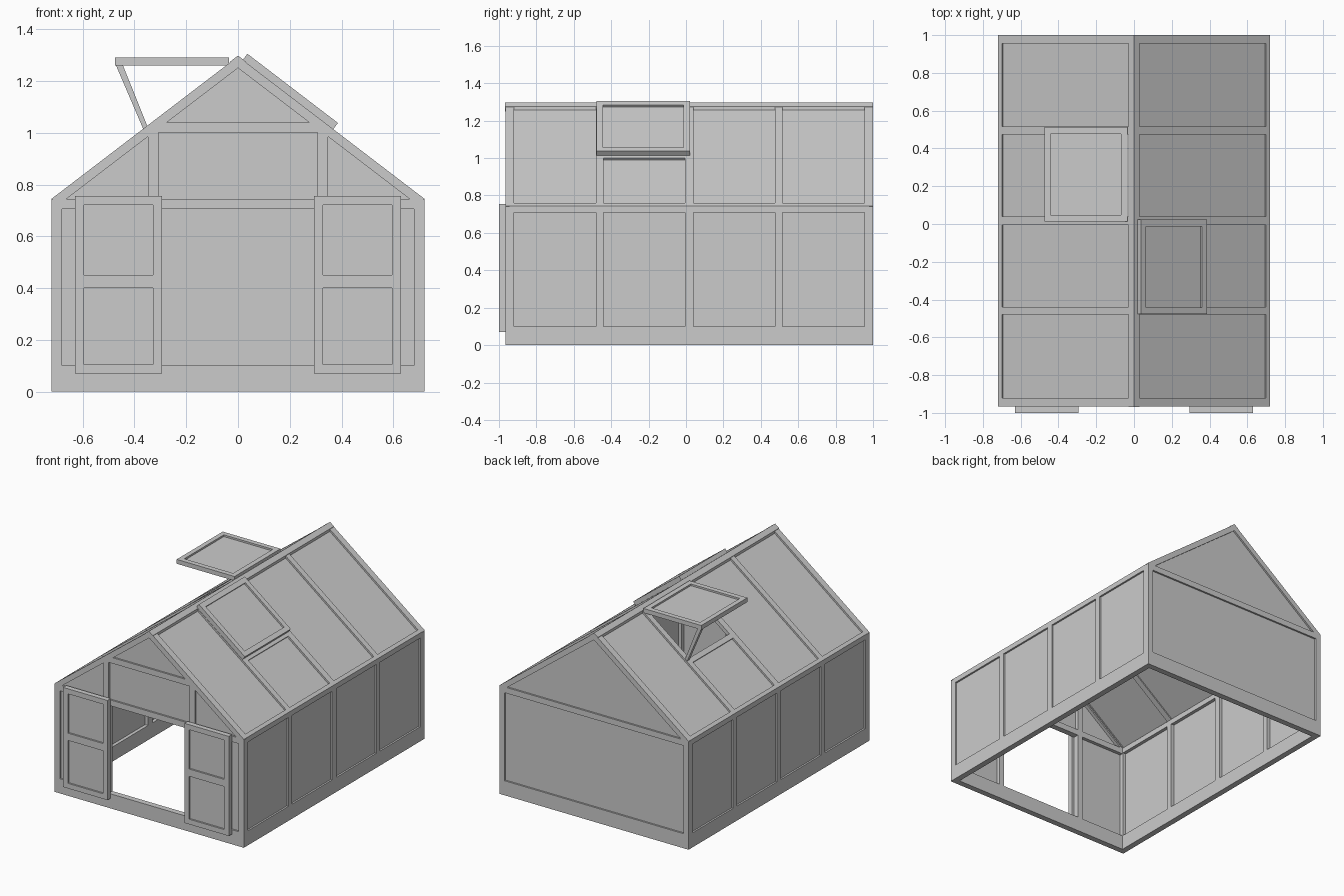
import bpy, bmesh, math
from mathutils import Matrix, Vector

if "Cube" in bpy.data.objects:
    bpy.data.objects.remove(bpy.data.objects["Cube"])

YC = 0.0175                     # middle of the body along y
X, Y, Z = Vector((1, 0, 0)), Vector((0, 1, 0)), Vector((0, 0, 1))
HALF, EAVE, RIDGE = 0.72, 0.745, 1.295
UP = Vector((-HALF, 0, RIDGE - EAVE))
SLOPE = UP.length
UP.normalize()


def plane(origin, u, v, turned=False):
    """Local (u, v, outward) space; turned = half turn about the body centre."""
    m = Matrix((u, v, u.cross(v))).transposed().to_4x4()
    m.translation = origin
    turn = Matrix.Rotation(math.pi, 4, 'Z') if turned else Matrix()
    return Matrix.Translation((0, YC, 0)) @ turn @ m


def rect(u0, u1, v0, v1):
    return [(u0, v0), (u1, v0), (u1, v1), (u0, v1)]


def slab(name, loops, m, thick, top=0.0):
    """Flat outline with holes, extruded from top downward."""
    cu = bpy.data.curves.new(name, 'CURVE')
    cu.dimensions, cu.fill_mode, cu.extrude = '2D', 'BOTH', thick / 2
    for loop in loops:
        s = cu.splines.new('POLY')
        s.points.add(len(loop) - 1)
        for p, (a, b) in zip(s.points, loop):
            p.co = (a, b, 0, 1)
        s.use_cyclic_u = True
    ob = bpy.data.objects.new(name, cu)
    bpy.context.collection.objects.link(ob)
    bpy.ops.object.select_all(action='DESELECT')
    bpy.context.view_layer.objects.active = ob
    ob.select_set(True)
    bpy.ops.object.convert(target='MESH')
    ob = bpy.context.view_layer.objects.active
    ob.name = name
    bm = bmesh.new()
    bm.from_mesh(ob.data)
    bmesh.ops.remove_doubles(bm, verts=bm.verts, dist=1e-4)
    bmesh.ops.transform(bm, matrix=m @ Matrix.Translation((0, 0, top - thick / 2)), verts=bm.verts)
    bmesh.ops.recalc_face_normals(bm, faces=bm.faces)
    bm.to_mesh(ob.data)
    bm.free()
    for poly in ob.data.polygons:
        poly.use_smooth = False
    return ob


def glazed(name, outer, panes, m, thick, top=0.0, openings=()):
    """Frame plus a thin recessed pane in every glazed hole."""
    slab(name + "_frame", [outer, *panes, *openings], m, thick, top)
    for i, p in enumerate(panes):
        slab(f"{name}_pane_{i + 1}", [p], m, 0.005, top - 0.012)


# Gable walls
gable = [(-HALF, 0), (HALF, 0), (HALF, 0.74), (0, 1.265), (-HALF, 0.74)]
front = plane((0, -0.9825, 0), X, Z)
back = plane((0, -0.9825, 0), X, Z, True)
panes = [rect(-0.308, 0.308, EAVE, 1.0), [(-0.275, 1.04), (0.275, 1.04), (0, 1.25)]]
for s in (-1, 1):
    panes.append(rect(s * 0.348, s * 0.68, 0.1, 0.705))
    panes.append([(s * 0.348, EAVE), (s * 0.662, EAVE), (s * 0.348, 0.985)])
glazed("front_wall", gable, panes, front, 0.04, openings=[rect(-0.308, 0.308, 0.1, 0.705)])
glazed("back_wall", gable,
       [rect(-0.68, 0.68, 0.1, 0.705), [(-0.662, EAVE), (0.662, EAVE), (0, 1.25)]], back, 0.04)

# Sliding doors
for side, s in (("left", -1), ("right", 1)):
    a, b = sorted((s * 0.293, s * 0.63))
    glazed(side + "_door", rect(a, b, 0.07, 0.755),
           [rect(a + 0.035, b - 0.035, 0.105, 0.4), rect(a + 0.035, b - 0.035, 0.45, 0.72)],
           front, 0.035, 0.0345)

# Long walls and roof slopes (the left side is the right side half-turned)
bays = [(-0.9375, -0.4975), (-0.4575, -0.0225), (0.0225, 0.4575), (0.4975, 0.9375)]
for side, turned in (("right", False), ("left", True)):
    wall = plane((HALF, 0, 0), Y, Z, turned)
    glazed(side + "_wall", rect(-0.96, 0.96, 0, EAVE),
           [rect(a, b, 0.1, 0.71) for a, b in bays], wall, 0.04)
    roof = plane((HALF, 0, EAVE), Y, UP, turned)
    a, b = bays[1]
    glazed(side + "_roof", rect(-0.9825, 0.9825, 0, SLOPE),
           [rect(u, v, 0.025, 0.42 if u == a else 0.875) for u, v in bays],
           roof, 0.025, openings=[rect(a, b, 0.455, 0.875)])

# Roof vents, one closed and one propped open
vent = rect(-0.495, 0.005, 0, 0.44)
vent_pane = rect(-0.46, -0.03, 0.033, 0.405)
closed = plane(Vector((HALF, 0, EAVE)) + UP * 0.443, Y, UP)
glazed("closed_vent", vent, [vent_pane], closed, 0.03, 0.03)
opened = plane((0.475, 0, 1.29), Y, -X, True)
glazed("open_vent", vent, [vent_pane], opened, 0.03)
slab("vent_prop", [[(0.472, 1.262), (0.445, 1.262), (0.348, 1.02), (0.362, 1.005)]],
     plane((0, -0.4925, 0), X, Z, True), 0.025)

# Ridge cap
slab("ridge_cap", [[(-0.03, 1.25), (0.03, 1.25), (0.03, 1.275), (0, 1.298), (-0.03, 1.275)]],
     plane((0, -0.986, 0), X, Z), 1.9685)
